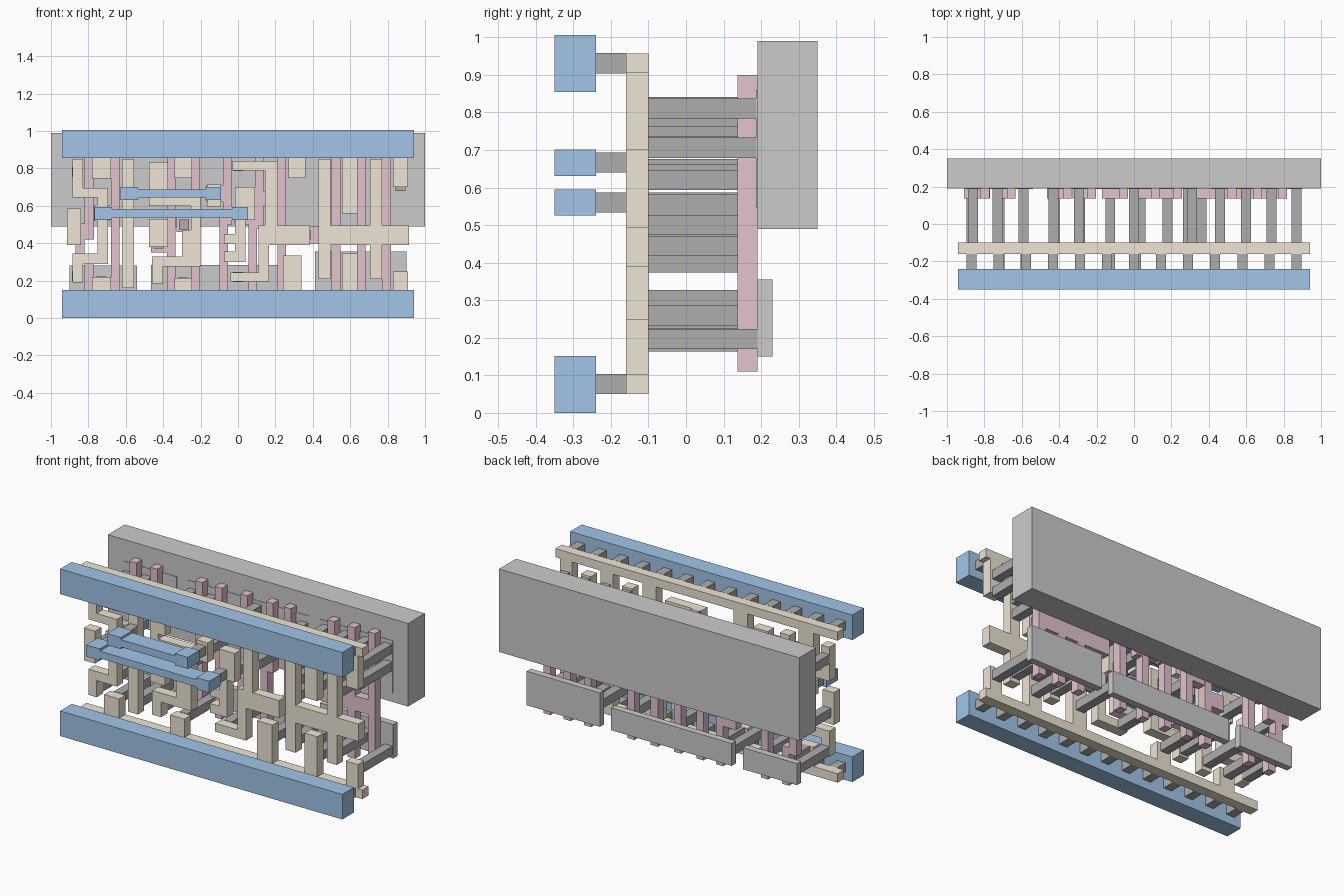
import bpy, bmesh


def material(name, rgb):
    m = bpy.data.materials.new(name)
    m.diffuse_color = (*rgb, 1)
    return m


BLUE = material("blue", (0.36, 0.56, 0.81))
TAN = material("tan", (0.86, 0.79, 0.66))
PINK = material("pink", (0.77, 0.55, 0.62))
DARK = material("dark_grey", (0.42, 0.42, 0.42))
MID = material("mid_grey", (0.56, 0.56, 0.56))


def plate(name, rects, y0, y1, mat=None):
    """Extrude the union of (x0, x1, z0, z1) rectangles from y0 to y1."""
    xs = sorted({v for r in rects for v in r[:2]})
    zs = sorted({v for r in rects for v in r[2:]})
    bm = bmesh.new()
    for i in range(len(xs) - 1):
        for j in range(len(zs) - 1):
            cx, cz = (xs[i] + xs[i + 1]) / 2, (zs[j] + zs[j + 1]) / 2
            if any(a < cx < b and c < cz < d for a, b, c, d in rects):
                bm.faces.new([bm.verts.new((x, y0, z)) for x, z in (
                    (xs[i], zs[j]), (xs[i + 1], zs[j]),
                    (xs[i + 1], zs[j + 1]), (xs[i], zs[j + 1]))])
    bmesh.ops.remove_doubles(bm, verts=bm.verts, dist=1e-5)
    ext = bmesh.ops.extrude_face_region(bm, geom=bm.faces[:], use_keep_orig=True)
    verts = [g for g in ext["geom"] if isinstance(g, bmesh.types.BMVert)]
    bmesh.ops.translate(bm, verts=verts, vec=(0, y1 - y0, 0))
    bmesh.ops.dissolve_limit(bm, angle_limit=0.01, verts=bm.verts[:], edges=bm.edges[:])
    bmesh.ops.recalc_face_normals(bm, faces=bm.faces[:])
    me = bpy.data.meshes.new(name)
    bm.to_mesh(me)
    bm.free()
    if mat:
        me.materials.append(mat)
    ob = bpy.data.objects.new(name, me)
    bpy.context.collection.objects.link(ob)
    return ob


def posts(name, centres, y0, y1):
    """Square contact posts running along y."""
    h = 0.0267
    return plate(name, [(x - h, x + h, z - h, z + h) for x, z in centres], y0, y1, DARK)


# Back slab and the thin active strips
plate("well_slab", [(-1, 1, 0.49, 0.99)], 0.19, 0.35, MID)
for name, x0, x1, n_top, p_bottom in (("left", -0.9, -0.54, 0.28, 0.655),
                                      ("middle", -0.465, 0.338, 0.285, 0.725),
                                      ("right", 0.413, 0.9, 0.355, 0.545)):
    plate("lower_strip_" + name, [(x0, x1, 0.15, n_top)], 0.19, 0.23)
    plate("upper_strip_" + name, [(x0, x1, p_bottom, 0.86)], 0.187, 0.23)

# Pink gate bars with their side pads
W = 0.047
plate("gate_left", [(-0.82, -0.82 + W, 0.45, 0.9), (-0.91, -0.77, 0.42, 0.505),
                    (-0.87, -0.82, 0.3, 0.45), (-0.82, -0.82 + W, 0.11, 0.34),
                    (-0.87, -0.773, 0.3, 0.34)], 0.137, 0.19, PINK)
plate("gate_second", [(-0.68, -0.68 + W, 0.11, 0.9), (-0.75, -0.65, 0.52, 0.605)], 0.137, 0.19, PINK)
plate("gate_third", [(-0.38, -0.38 + W, 0.11, 0.9), (-0.465, -0.35, 0.35, 0.44)], 0.137, 0.19, PINK)
plate("gate_fourth", [(-0.25, -0.25 + W, 0.11, 0.9), (-0.33, -0.22, 0.46, 0.55)], 0.137, 0.19, PINK)
plate("gate_fifth", [(-0.1, -0.1 + W, 0.11, 0.56), (-0.08, -0.08 + W, 0.5, 0.9),
                     (-0.17, -0.05, 0.62, 0.71)], 0.137, 0.19, PINK)
plate("gate_sixth", [(0.09, 0.09 + W, 0.48, 0.9), (0.055, 0.055 + W, 0.11, 0.56),
                     (-0.02, 0.12, 0.5, 0.59)], 0.137, 0.19, PINK)
plate("gate_seventh", [(0.21, 0.21 + W, 0.11, 0.9), (0.13, 0.24, 0.6, 0.68)], 0.137, 0.19, PINK)
plate("gate_output", [(x, x + W, 0.11, 0.9) for x in (0.5, 0.635, 0.77)]
      + [(0.33, 0.8, 0.4, 0.49)], 0.137, 0.19, PINK)

# Tan wiring layer: two rails with branches, then the separate nets
plate("upper_tan_rail", [(-0.94, 0.94, 0.905, 0.957),
                         (-0.78, -0.68, 0.745, 0.92), (-0.34, -0.245, 0.75, 0.92),
                         (0.27, 0.36, 0.75, 0.92), (0.555, 0.64, 0.56, 0.92),
                         (0.83, 0.91, 0.7, 0.92)], -0.16, -0.1, TAN)
plate("lower_tan_rail", [(-0.94, 0.94, 0.05, 0.104),
                         (-0.78, -0.68, 0.09, 0.22), (-0.34, -0.245, 0.09, 0.215),
                         (0.24, 0.34, 0.09, 0.335), (0.555, 0.64, 0.09, 0.345),
                         (0.83, 0.91, 0.09, 0.25)], -0.16, -0.1, TAN)
nets = {
    "input_pad": [(-0.915, -0.84, 0.39, 0.585)],
    "left_net": [(-0.885, -0.83, 0.645, 0.85), (-0.885, -0.695, 0.645, 0.695),
                 (-0.75, -0.695, 0.29, 0.69), (-0.77, -0.695, 0.52, 0.605),
                 (-0.885, -0.695, 0.29, 0.345), (-0.885, -0.83, 0.19, 0.34)],
    "second_net": [(-0.62, -0.555, 0.16, 0.85)],
    "data_pad": [(-0.475, -0.375, 0.38, 0.53)],
    "data_net": [(-0.475, -0.375, 0.68, 0.835), (-0.475, -0.42, 0.6, 0.7),
                 (-0.475, -0.2, 0.6, 0.65), (-0.25, -0.2, 0.32, 0.65),
                 (-0.3, -0.2, 0.32, 0.47),
                 (-0.46, -0.2, 0.275, 0.33), (-0.46, -0.4, 0.185, 0.33)],
    "bridge_pad": [(-0.165, -0.09, 0.595, 0.715)],
    "centre_net": [(-0.015, 0.09, 0.525, 0.7), (-0.015, 0.04, 0.3, 0.54),
                   (-0.075, 0.04, 0.3, 0.355), (-0.075, 0.04, 0.4, 0.45)],
    "storage_net": [(-0.03, 0.21, 0.79, 0.84), (0.145, 0.21, 0.4, 0.84),
                    (0.11, 0.385, 0.39, 0.495), (0.11, 0.165, 0.195, 0.4),
                    (-0.04, 0.165, 0.195, 0.245)],
    "output_net": [(0.43, 0.915, 0.39, 0.495), (0.43, 0.495, 0.21, 0.85),
                   (0.705, 0.77, 0.21, 0.85)],
}
for name, rects in nets.items():
    plate(name, rects, -0.16, -0.1, TAN)

# Dark posts: short to the gates, long to the active strips
posts("gate_posts", [(-0.87, 0.46), (-0.72, 0.56), (-0.425, 0.4), (-0.29, 0.5),
                     (-0.127, 0.65), (0.035, 0.555), (0.18, 0.635), (0.36, 0.445)],
      -0.1, 0.137)
posts("lower_posts", [(-0.86, 0.225), (-0.73, 0.195), (-0.59, 0.21), (-0.43, 0.225),
                      (-0.295, 0.19), (0.0, 0.22), (0.29, 0.225), (0.46, 0.26),
                      (0.6, 0.2), (0.6, 0.3), (0.735, 0.26), (0.87, 0.197)], -0.1, 0.19)
posts("upper_posts", [(-0.86, 0.78), (-0.73, 0.79), (-0.59, 0.76), (-0.43, 0.79),
                      (-0.295, 0.79), (0.0, 0.814), (0.31, 0.79)]
      + [(x, z) for x in (0.46, 0.6, 0.735) for z in (0.62, 0.71, 0.81)]
      + [(0.87, 0.706), (0.87, 0.811)], -0.1, 0.188)

# Posts from the tan layer to the blue layer
posts("bridge_posts", [(-0.58, 0.667), (-0.127, 0.667), (-0.72, 0.56), (0.012, 0.56)], -0.24, -0.16)
for name, z in (("lower", 0.077), ("upper", 0.931)):
    posts(name + "_rail_posts", [(-0.868 + 0.1447 * k, z) for k in range(13)], -0.24, -0.16)

# Blue rails and the two dumbbell bridges
for name, z in (("lower", 0.0), ("upper", 0.855)):
    plate(name + "_blue_rail", [(-0.94, 0.94, z, z + 0.151)], -0.35, -0.24, BLUE)
for name, x0, x1, z in (("upper", -0.627, -0.09, 0.666), ("lower", -0.767, 0.053, 0.56)):
    plate(name + "_blue_bridge", [(x0, x0 + 0.092, z - 0.035, z + 0.035),
                                  (x0 + 0.05, x1 - 0.05, z - 0.022, z + 0.022),
                                  (x1 - 0.085, x1, z - 0.035, z + 0.035)], -0.35, -0.24, BLUE)
